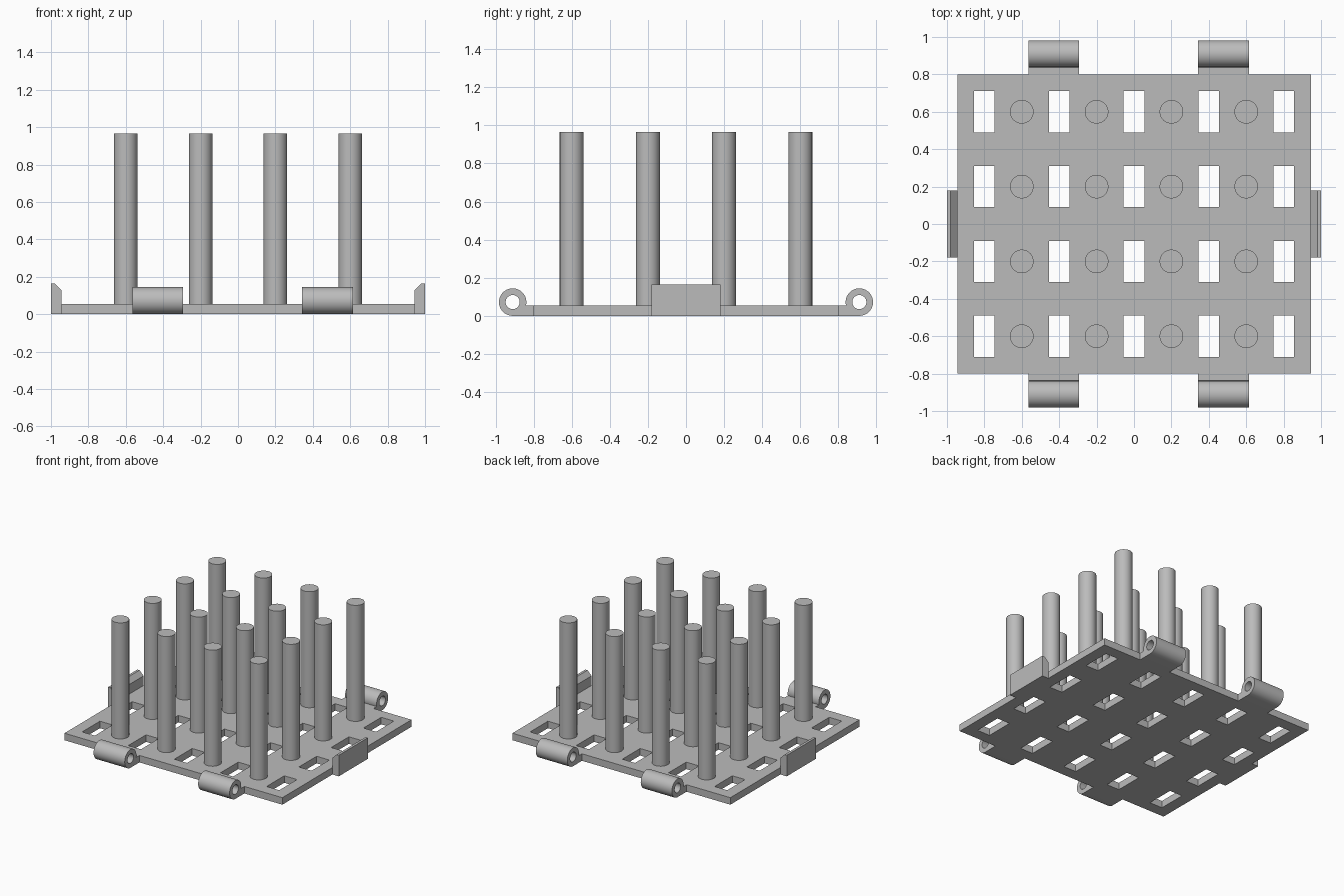
import bpy, bmesh, math

if "Cube" in bpy.data.objects:
    bpy.data.objects.remove(bpy.data.objects["Cube"])

grey = bpy.data.materials.new("grey plastic")
grey.diffuse_color = (0.5, 0.5, 0.5, 1)
grey.use_nodes = True
grey.node_tree.nodes["Principled BSDF"].inputs["Base Color"].default_value = grey.diffuse_color

THICK = 0.055
ROWS = [-0.6, -0.2, 0.2, 0.6]
SLOT_COLUMNS = [-0.8, -0.4, 0, 0.4, 0.8]


def finish(bm, name):
    bmesh.ops.recalc_face_normals(bm, faces=bm.faces)
    mesh = bpy.data.meshes.new(name)
    bm.to_mesh(mesh)
    bm.free()
    mesh.materials.append(grey)
    obj = bpy.data.objects.new(name, mesh)
    bpy.context.collection.objects.link(obj)
    return obj


def smooth(obj):
    bpy.ops.object.select_all(action='DESELECT')
    obj.select_set(True)
    bpy.context.view_layer.objects.active = obj
    bpy.ops.object.shade_smooth_by_angle(angle=math.radians(30))


def extrude_up(bm, faces, vector):
    new = bmesh.ops.extrude_face_region(bm, geom=faces, use_keep_orig=True)["geom"]
    bmesh.ops.translate(bm, vec=vector, verts=[v for v in new if isinstance(v, bmesh.types.BMVert)])


# Base plate: a grid of cells with the slot cells left open
xs = [-0.945] + [c + s * 0.055 for c in SLOT_COLUMNS for s in (-1, 1)] + [0.945]
ys = [-0.8] + [c + s * 0.11 for c in ROWS for s in (-1, 1)] + [0.8]
bm = bmesh.new()
grid = [[bm.verts.new((x, y, 0)) for y in ys] for x in xs]
for i in range(len(xs) - 1):
    for j in range(len(ys) - 1):
        if not (i % 2 and j % 2):
            bm.faces.new((grid[i][j], grid[i + 1][j], grid[i + 1][j + 1], grid[i][j + 1]))
extrude_up(bm, bm.faces[:], (0, 0, THICK))
finish(bm, "base_plate")

# Round pegs
for x in ROWS:
    for y in ROWS:
        bm = bmesh.new()
        bmesh.ops.create_cone(bm, cap_ends=True, segments=48, radius1=0.063, radius2=0.063, depth=0.965 - THICK)
        bmesh.ops.translate(bm, vec=(x, y, (0.965 + THICK) / 2), verts=bm.verts)
        smooth(finish(bm, "peg"))

# Side clips with a chamfered inner top edge
for side in (-1, 1):
    profile = [(0.945, 0), (1, 0), (1, 0.165), (0.98, 0.165), (0.945, 0.13)]
    bm = bmesh.new()
    face = bm.faces.new([bm.verts.new((side * x, -0.18, z)) for x, z in profile])
    extrude_up(bm, [face], (0, 0.36, 0))
    finish(bm, "side_clip")

# Hinge knuckles: a tab that wraps into a tube with a pin hole
CY, R, HOLE, N = 0.91, 0.072, 0.037, 48
end = math.pi + math.asin((R - THICK) / R)      # where the tube meets the tab top
outer = [(0.8, 0)]
for i in range(N + 1):
    a = -math.pi / 2 + (end + math.pi / 2) * i / N
    outer.append((CY + R * math.cos(a), R + R * math.sin(a)))
outer.append((0.8, THICK))
inner = [(CY + HOLE * math.cos(math.tau * i / N), R + HOLE * math.sin(math.tau * i / N)) for i in range(N)]
for x0, x1 in ((-0.565, -0.295), (0.342, 0.615)):
    for side in (-1, 1):
        bm = bmesh.new()
        edges = []
        for loop in (outer, inner):
            verts = [bm.verts.new((x0, side * y, z)) for y, z in loop]
            edges += [bm.edges.new((verts[k - 1], verts[k])) for k in range(len(verts))]
        bmesh.ops.triangle_fill(bm, use_beauty=True, edges=edges)
        extrude_up(bm, bm.faces[:], (x1 - x0, 0, 0))
        smooth(finish(bm, "hinge_knuckle"))
